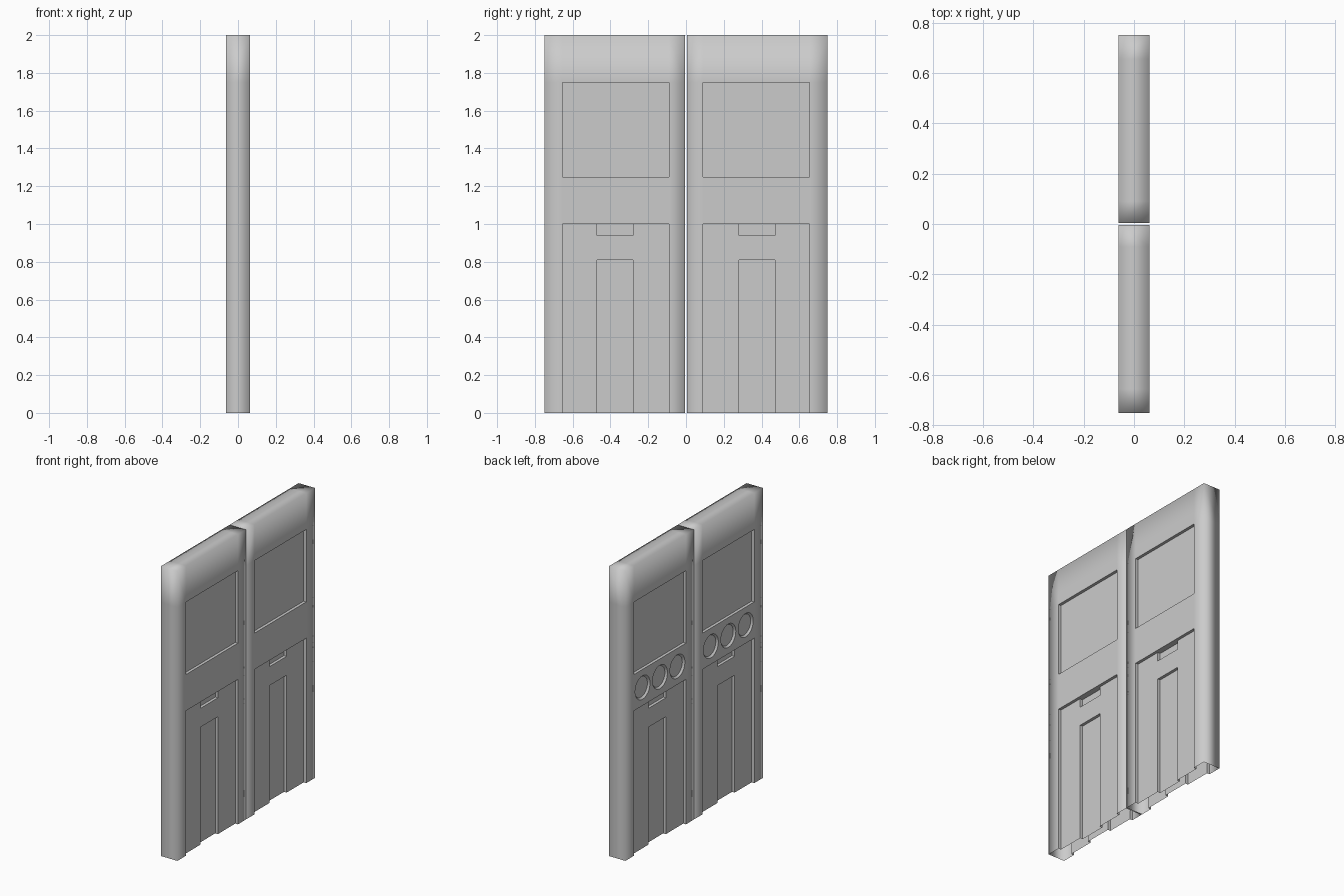
import bpy, bmesh
from mathutils import Matrix
from math import pi

if "Cube" in bpy.data.objects:
    bpy.data.objects.remove(bpy.data.objects["Cube"])

HX = 0.0625            # half thickness
D = 0.02               # depth of one recess step
YS = [0.004, 0.09, 0.28, 0.47, 0.655, 0.75]
ZS = [0, 0.81, 0.94, 1.0, 1.25, 1.75, 2.0]


def depth(i, j):
    """Recess depth of grid cell (column i, row j)."""
    if i in (0, 4) or j == 5:
        return 0
    if i == 2 and j in (0, 2):
        return 2 * D
    return D


def make_object(name, bm):
    me = bpy.data.meshes.new(name)
    bm.to_mesh(me)
    bm.free()
    ob = bpy.data.objects.new(name, me)
    bpy.context.collection.objects.link(ob)
    return ob


def mirror_y(ob):
    m = ob.modifiers.new("other_leaf", 'MIRROR')
    m.use_axis = (False, True, False)
    m.use_mirror_merge = False


def box(bm, lo, hi):
    size = [b - a for a, b in zip(lo, hi)]
    mid = [(a + b) / 2 for a, b in zip(lo, hi)]
    bmesh.ops.create_cube(bm, size=1,
                          matrix=Matrix.Translation(mid) @ Matrix.Diagonal((*size, 1)))


# Door leaf: stepped relief on both faces, open at the bottom
bm = bmesh.new()


def quad(*pts):
    bm.faces.new([bm.verts.new(p) for p in pts])


ny, nz = len(YS) - 1, len(ZS) - 1
for s in (-1, 1):
    for i in range(ny):
        for j in range(nz):
            y0, y1, z0, z1 = YS[i], YS[i + 1], ZS[j], ZS[j + 1]
            d = depth(i, j)
            x = s * (HX - d)
            quad((x, y0, z0), (x, y1, z0), (x, y1, z1), (x, y0, z1))
            # step walls to the next column and next row
            if i + 1 < ny and depth(i + 1, j) != d:
                k = s * (HX - depth(i + 1, j))
                quad((x, y1, z0), (k, y1, z0), (k, y1, z1), (x, y1, z1))
            if j + 1 < nz and depth(i, j + 1) != d:
                k = s * (HX - depth(i, j + 1))
                quad((x, y0, z1), (k, y0, z1), (k, y1, z1), (x, y1, z1))
# Edge sides and top
for y in (YS[0], YS[-1]):
    for z0, z1 in zip(ZS, ZS[1:]):
        quad((-HX, y, z0), (HX, y, z0), (HX, y, z1), (-HX, y, z1))
for y0, y1 in zip(YS, YS[1:]):
    quad((-HX, y0, 2), (HX, y0, 2), (HX, y1, 2), (-HX, y1, 2))
bmesh.ops.remove_doubles(bm, verts=bm.verts, dist=1e-5)
bmesh.ops.recalc_face_normals(bm, faces=bm.faces)
# Soft outer shell, crisp recess edges
for f in bm.faces:
    f.smooth = True
for e in bm.edges:
    if all(0.05 < v.co.y < 0.7 and v.co.z < 1.9 for v in e.verts):
        e.smooth = False
mirror_y(make_object("door_leaf", bm))

# Plain crossband on the +x face
bm = bmesh.new()
box(bm, (HX - D, 0.09, 1.0), (HX, 0.655, 1.25))
mirror_y(make_object("crossband_plain", bm))

# Crossband with three round dished recesses on the -x face
bm = bmesh.new()
box(bm, (-HX, 0.09, 1.0), (-HX + D, 0.655, 1.25))
band = make_object("crossband_round", bm)
bm = bmesh.new()
for k in (-1, 0, 1):
    mat = Matrix.Translation((-HX, 0.3725 + k * 0.19, 1.125)) @ Matrix.Rotation(pi / 2, 4, 'Y')
    bmesh.ops.create_cone(bm, cap_ends=True, segments=32, radius1=0.092,
                          radius2=0.07, depth=0.024, matrix=mat)
cutter = make_object("round_cutter", bm)
cutter.hide_render = True
b = band.modifiers.new("recesses", 'BOOLEAN')
b.operation = 'DIFFERENCE'
b.solver = 'EXACT'
b.object = cutter
bpy.context.view_layer.objects.active = band
band.select_set(True)
bpy.ops.object.modifier_apply(modifier=b.name)
bpy.data.objects.remove(cutter)
bpy.ops.object.shade_smooth_by_angle(angle=0.5)
mirror_y(band)
